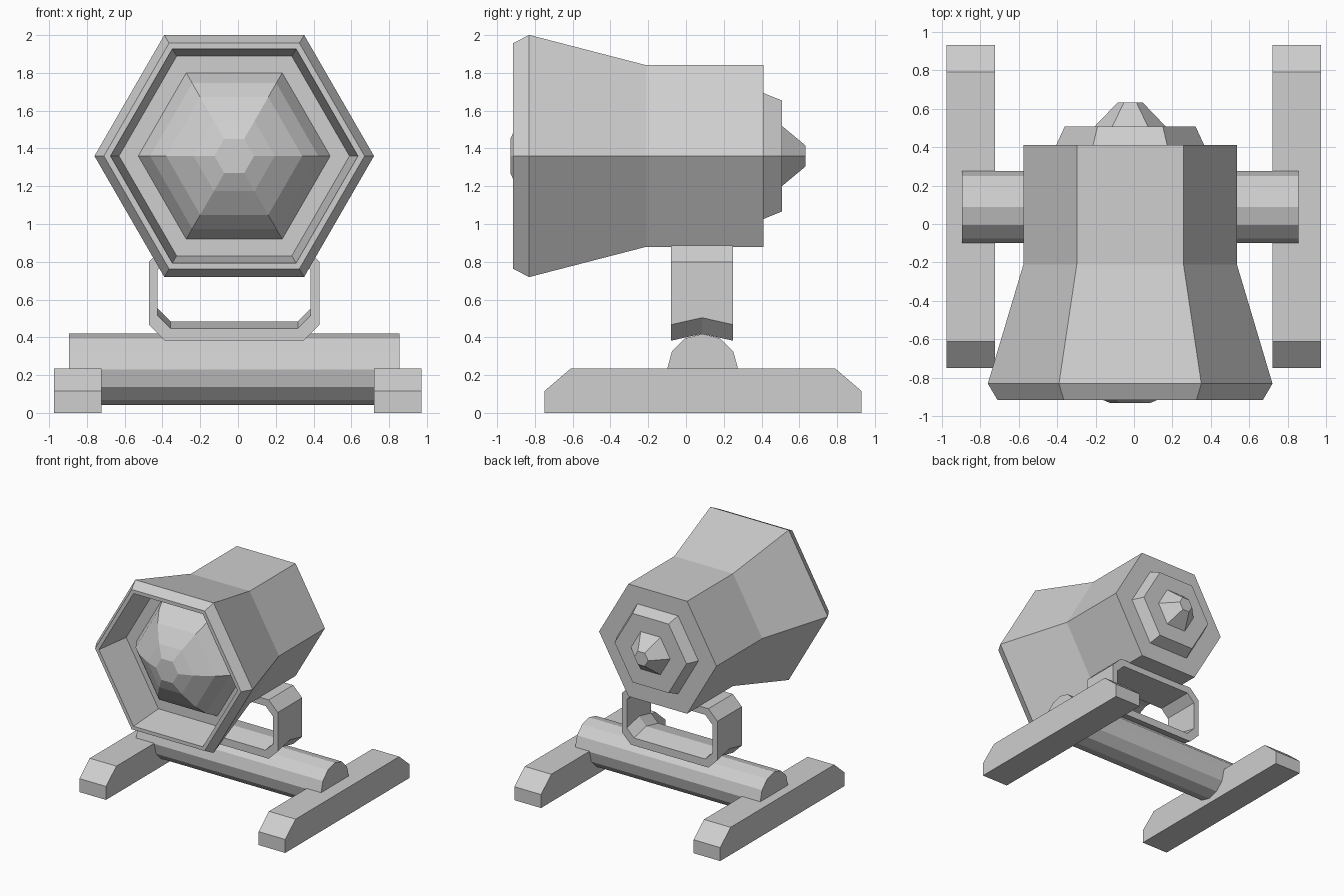
import bpy, bmesh
from math import cos, sin, pi
from mathutils import Vector

cube = bpy.data.objects.get("Cube")
if cube:
    bpy.data.objects.remove(cube, do_unlink=True)

grey = bpy.data.materials.new("plain grey")
grey.use_nodes = True
colour = (0.62, 0.62, 0.62, 1)
grey.diffuse_color = colour
grey.node_tree.nodes["Principled BSDF"].inputs["Base Color"].default_value = colour

LAMP_X, LAMP_Z = -0.02, 1.36


def finish(name, bm):
    bmesh.ops.recalc_face_normals(bm, faces=bm.faces)
    mesh = bpy.data.meshes.new(name)
    bm.to_mesh(mesh)
    bm.free()
    mesh.materials.append(grey)
    obj = bpy.data.objects.new(name, mesh)
    bpy.context.collection.objects.link(obj)
    return obj


def loft(name, loops, closed=False):
    """Skin matching loops of points; cap the ends, or join last to first."""
    bm = bmesh.new()
    rings = [[bm.verts.new(p) for p in loop] for loop in loops]
    pairs = list(zip(rings, rings[1:]))
    if closed:
        pairs.append((rings[-1], rings[0]))
    for a, b in pairs:
        for i in range(len(a)):
            j = (i + 1) % len(a)
            bm.faces.new((a[i], a[j], b[j], b[i]))
    if not closed:
        bm.faces.new(rings[0])
        bm.faces.new(rings[-1])
    return finish(name, bm)


def hex_turned(name, profile):
    """Six-sided turning around the lamp axis from (radius, y) pairs."""
    return loft(name, [[Vector((LAMP_X + r * cos(k * pi / 3), y,
                                LAMP_Z + r * sin(k * pi / 3)))
                        for k in range(6)] for r, y in profile])


# Lamp housing with flared hood, bevelled rim and recessed front
hex_turned("lamp_housing", [(0.555, 0.41), (0.555, -0.21), (0.74, -0.83),
                            (0.69, -0.915), (0.655, -0.915), (0.61, -0.61)])

# Faceted lens dome in the recess
hex_turned("lens", [(0.508, -0.605), (0.508, -0.612), (0.445, -0.72),
                    (0.36, -0.80), (0.215, -0.885), (0.105, -0.93)])

# Back plate and pointed knob
hex_turned("back_plate", [(0.385, 0.405), (0.385, 0.41), (0.34, 0.507)])
hex_turned("back_knob", [(0.185, 0.50), (0.185, 0.507), (0.065, 0.632)])


# Yoke: chamfered rectangular frame whose underside rises along its middle
def frame_loop(half, low, high, cut, y, lift):
    right = [(half - cut, low + lift), (half, low + cut + lift),
             (half, high - cut), (half - cut, high)]
    outline = right + [(-x, z) for x, z in reversed(right)]
    return [Vector((LAMP_X + x, y, z)) for x, z in outline]


stations = [(-0.08, 0), (0.085, 0.037), (0.25, 0)]
outer = [frame_loop(0.452, 0.382, 0.885, 0.085, y, d) for y, d in stations]
inner = [frame_loop(0.405, 0.447, 0.825, 0.068, y, d) for y, d in stations]
loft("yoke", outer + inner[::-1], closed=True)

# Cross tube between the skids
loft("cross_tube", [[Vector((x, 0.088 + 0.188 * cos(k * pi / 6),
                             0.231 + 0.188 * sin(k * pi / 6)))
                     for k in range(12)] for x in (-0.895, 0.855)])

# Skids with chamfered ends
skid_side = [(-0.75, 0), (0.93, 0), (0.93, 0.115),
             (0.79, 0.235), (-0.61, 0.235), (-0.75, 0.115)]
for name, x in (("right_skid", -0.975), ("left_skid", 0.72)):
    loft(name, [[Vector((x + w, y, z)) for y, z in skid_side]
                for w in (0, 0.252)])
